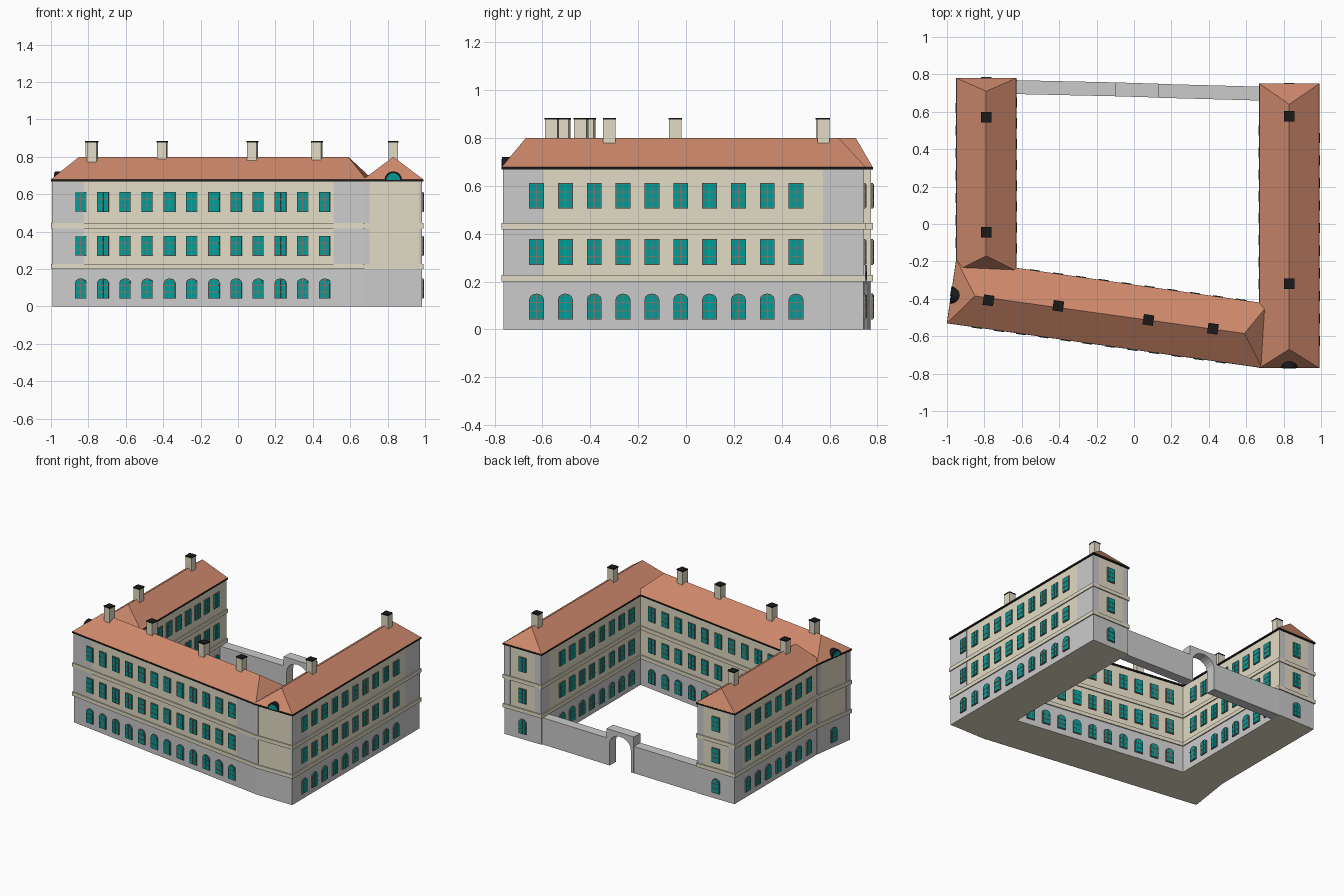
import bpy, bmesh, math
from mathutils import Matrix, Vector

if "Cube" in bpy.data.objects:
    bpy.data.objects.remove(bpy.data.objects["Cube"])


def material(name, rgb):
    m = bpy.data.materials.new(name)
    m.diffuse_color = (*rgb, 1)
    m.use_nodes = True
    m.node_tree.nodes["Principled BSDF"].inputs["Base Color"].default_value = m.diffuse_color
    return m


PLASTER = material("plaster", (0.76, 0.71, 0.56))
STONE = material("stone", (0.6, 0.6, 0.61))
TILE = material("roof_tile", (0.62, 0.25, 0.15))
GLASS = material("glass", (0.0, 0.33, 0.31))
FRAME = material("frame", (0.2, 0.18, 0.15))
BLACK = material("black", (0.01, 0.01, 0.01))
UPRIGHT = Matrix.Rotation(math.pi / 2, 4, 'X')   # profile in x,z extruded outward


def add_prism(bm, pts, lo, hi, mat=Matrix(), index=0):
    bot = [bm.verts.new(mat @ Vector((x, y, lo))) for x, y in pts]
    top = [bm.verts.new(mat @ Vector((x, y, hi))) for x, y in pts]
    n = len(pts)
    faces = [bm.faces.new(bot[::-1]), bm.faces.new(top)]
    faces += [bm.faces.new((bot[i], bot[(i + 1) % n], top[(i + 1) % n], top[i])) for i in range(n)]
    for f in faces:
        f.material_index = index


def rect(x0, x1, y0, y1):
    return [(x0, y0), (x1, y0), (x1, y1), (x0, y1)]


def finish(bm, name, *mats):
    me = bpy.data.meshes.new(name)
    bmesh.ops.recalc_face_normals(bm, faces=bm.faces)
    bm.to_mesh(me)
    bm.free()
    for m in mats:
        me.materials.append(m)
    ob = bpy.data.objects.new(name, me)
    bpy.context.collection.objects.link(ob)
    return ob


def prism(name, pts, lo, hi, mat, matrix=Matrix()):
    bm = bmesh.new()
    add_prism(bm, pts, lo, hi, matrix)
    return finish(bm, name, mat)


def inset(pts, d):
    """Offset each side of a counter-clockwise outline inward by d."""
    out, n = [], len(pts)
    for i in range(n):
        p0, p, p1 = (Vector(pts[j % n]) for j in (i - 1, i, i + 1))
        u, v = (p - p0).normalized(), (p1 - p).normalized()
        n0, n1 = Vector((-u.y, u.x)), Vector((-v.y, v.x))
        out.append(tuple(p + (n0 + n1) * d / (1 + n0.dot(n1))))
    return out


def wall_frame(a, b, t, z):
    """Frame on a wall: x along it, y up, z outward."""
    p = Vector(a).lerp(Vector(b), t)
    ang = math.atan2(b[1] - a[1], b[0] - a[0])
    return Matrix.Translation((p.x, p.y, z)) @ Matrix.Rotation(ang, 4, 'Z') @ UPRIGHT


def window_profile(w, y0, y1, rise):
    pts = [(-w, y0), (w, y0)]
    if not rise:
        return pts + [(w, y1), (-w, y1)]
    return pts + [(w * math.cos(i * math.pi / 6), y1 - rise + rise * math.sin(i * math.pi / 6))
                  for i in range(7)]


def add_window(bm, mat, rise):
    add_prism(bm, window_profile(.031, 0, .108, rise), -.008, .008, mat, 0)
    add_prism(bm, window_profile(.027, .004, .104, rise), 0, .010, mat, 1)
    add_prism(bm, rect(-.0025, .0025, .004, .102), 0, .012, mat, 0)
    for y in (.036, .07):
        add_prism(bm, rect(-.027, .027, y - .002, y + .002), 0, .012, mat, 0)


def windows(name, a, b, coords, axis, floors=(0, 1, 2)):
    bm = bmesh.new()
    for floor in floors:
        z = (.042, .27, .505)[floor]
        for c in coords:
            t = (c - a[axis]) / (b[axis] - a[axis])
            add_window(bm, wall_frame(a, b, t, z), .024 if floor == 0 else 0)
    finish(bm, name, FRAME, GLASS)


def corner_strips(name, a, b, w0, w1):
    """Grey strips at both ends of an upper wall."""
    length = (Vector(b) - Vector(a)).length
    bm = bmesh.new()
    for x0, x1 in ((0, w0), (length - w1, length)):
        if x1 > x0:
            add_prism(bm, rect(x0, x1, .2, .666), -.004, .0015, wall_frame(a, b, 0, 0))
    finish(bm, name, STONE)


def wing(name, outline, r0, r1):
    walls = inset(outline, .007)
    prism(name + "_base", walls, 0, .003, PLASTER)
    prism(name + "_ground_floor", walls, .003, .2, STONE)
    prism(name + "_upper_floors", walls, .2, .668, PLASTER)
    for i, z in enumerate((.2, .418)):
        prism(f"{name}_string_course_{i + 1}", inset(outline, -.001), z, z + .028, PLASTER)
    prism(name + "_eaves", inset(outline, -.001), .668, .68, BLACK)
    # hipped roof
    bm = bmesh.new()
    e = [bm.verts.new((x, y, .68)) for x, y in outline]
    p, q = (bm.verts.new((x, y, .8)) for x, y in (r0, r1))
    for f in ((e[0], e[1], p), (e[1], e[2], q, p), (e[2], e[3], q), (e[3], e[0], p, q), e[::-1]):
        bm.faces.new(f)
    finish(bm, name + "_roof", TILE)
    return [(walls[i], walls[(i + 1) % 4]) for i in range(4)]


def spread(start, end, n):
    return [start + (end - start) * i / (n - 1) for i in range(n)]


# Three wings
FRONT = [(-.95, -.19), (-1, -.53), (.685, -.769), (.72, -.428)]
LEFT = [(-.95, -.25), (-.63, -.25), (-.63, .78), (-.95, .78)]
RIGHT = [(.67, -.77), (.99, -.77), (.99, .75), (.67, .75)]
front = wing("front_wing", FRONT, (-.85, -.385), (.59, -.585))
left = wing("left_wing", LEFT, (-.79, -.17), (-.79, .71))
right = wing("right_wing", RIGHT, (.83, -.67), (.83, .64))

# Windows
windows("front_windows", *front[1], spread(-.84, .465, 12), 0)
windows("front_courtyard_windows", *front[3], spread(-.53, .57, 10), 0)
windows("front_wing_end_window", *front[0], [-.36], 1, (0,))
windows("left_outer_windows", *left[3], spread(-.1, .62, 7), 1)
windows("left_courtyard_windows", *left[1], spread(-.13, .65, 8), 1)
windows("left_back_windows", *left[2], [-.79], 0)
windows("right_outer_windows", *right[1], spread(-.625, .46, 10), 1)
windows("right_courtyard_windows", *right[3], spread(-.32, .5, 8), 1)
windows("right_back_windows", *right[2], [.83], 0)

# Grey corner strips
corner_strips("front_corner_strips", *front[1], .17, .17)
corner_strips("front_end_strips", *front[0], .04, .04)
corner_strips("left_outer_strips", *left[3], .1, 0)
corner_strips("left_back_strips", *left[2], .05, .05)
corner_strips("right_outer_strips", *right[1], .17, .17)
corner_strips("right_front_strips", *right[0], .025, .015)
corner_strips("right_back_strips", *right[2], .05, .05)
corner_strips("right_courtyard_strips", *right[3], .1, 0)

# Half-round dormers
for name, a, b, t in (("left_dormer", FRONT[0], FRONT[1], .56),
                      ("right_dormer", RIGHT[0], RIGHT[1], .5)):
    bm = bmesh.new()
    for r, lo, hi, idx in ((.045, -.05, 0, 0), (.036, -.01, .002, 1)):
        arc = [(r * math.cos(i * math.pi / 12), r * math.sin(i * math.pi / 12)) for i in range(13)]
        add_prism(bm, arc, lo, hi, wall_frame(a, b, t, .677), idx)
    finish(bm, name, BLACK, GLASS)

# Chimneys with black caps
slant = math.atan2(-.239, 1.685)
for i, (x, y, ang) in enumerate(((-.79, .57, 0), (-.79, -.045, 0), (.83, .575, 0), (.83, -.32, 0),
                                 (-.778, -.408, slant), (-.405, -.438, slant),
                                 (.077, -.513, slant), (.422, -.56, slant))):
    m = Matrix.Translation((x, y, 0)) @ Matrix.Rotation(ang, 4, 'Z')
    prism(f"chimney_{i + 1}", rect(-.026, .026, -.026, .026), .74, .879, PLASTER, m)
    prism(f"chimney_cap_{i + 1}", rect(-.028, .028, -.028, .028), .878, .885, BLACK, m)

# Courtyard wall and arched gateway
prism("courtyard_wall_left", [(-.64, .695), (-.10, .683), (-.10, .757), (-.64, .769)], 0, .2, STONE)
prism("courtyard_wall_right", [(.13, .675), (.68, .66), (.68, .734), (.13, .749)], 0, .2, STONE)
arch = [(-.115, 0), (-.09, 0)]
arch += [(-.09 * math.cos(i * math.pi / 10), .165 + .075 * math.sin(i * math.pi / 10)) for i in range(11)]
arch += [(.09, 0), (.115, 0), (.115, .27), (-.115, .27)]
prism("gate_arch", arch, 0, .074, STONE, wall_frame((-.10, .683), (.13, .676), .5, 0)
      @ Matrix.Translation((0, 0, -.074)))
